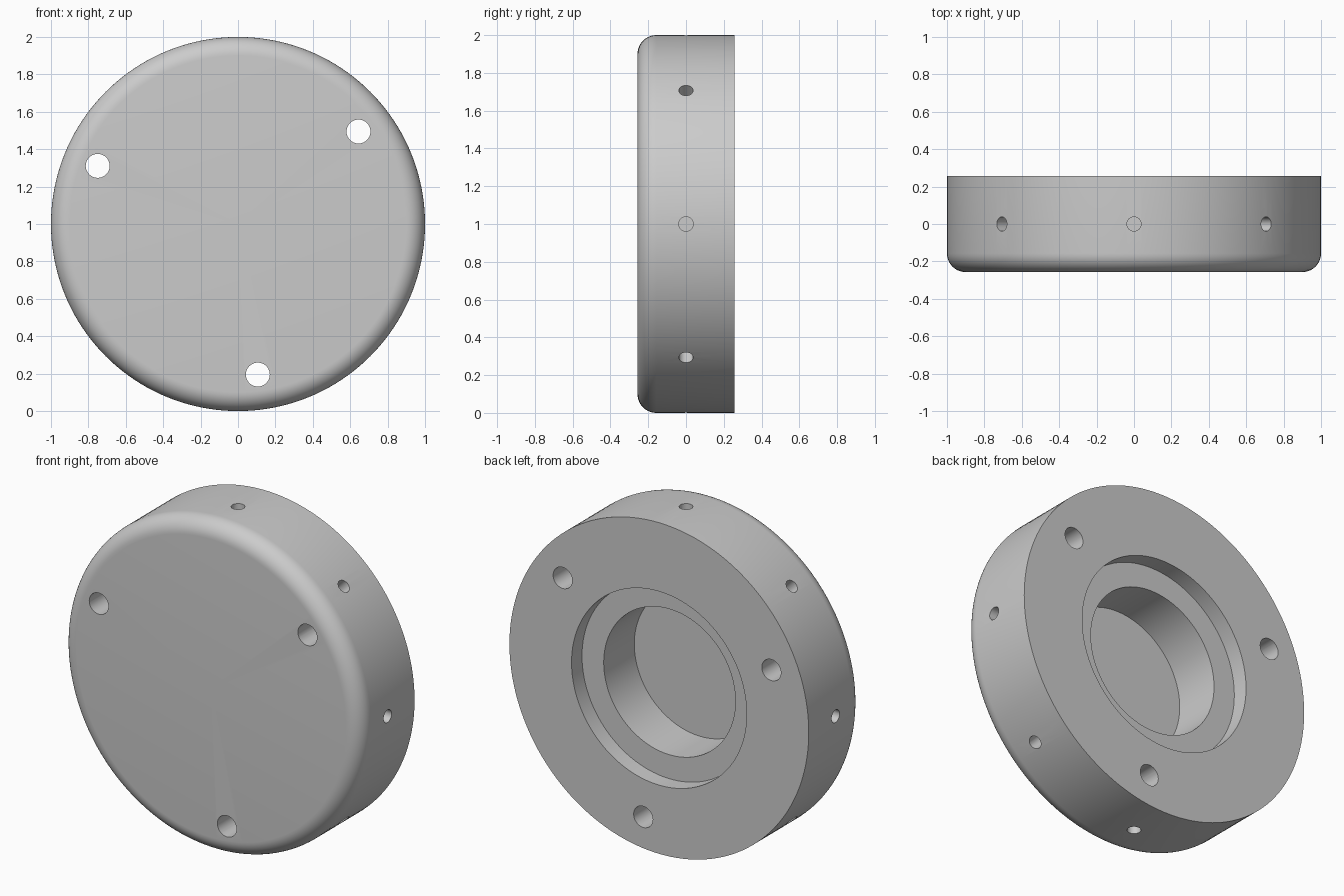
import bpy
import bmesh
from math import sin, cos, pi, radians
from mathutils import Matrix, Vector

if "Cube" in bpy.data.objects:
    bpy.data.objects.remove(bpy.data.objects["Cube"])

RADIUS, HALF, FILLET = 1.0, 0.257, 0.1
CENTRE = Vector((0, 0, RADIUS))

grey = bpy.data.materials.new("plain grey")
grey.use_nodes = True
colour = (0.6, 0.6, 0.6, 1)
grey.diffuse_color = colour
grey.node_tree.nodes["Principled BSDF"].inputs["Base Color"].default_value = colour


def make_object(name, bm):
    bmesh.ops.recalc_face_normals(bm, faces=bm.faces)
    mesh = bpy.data.meshes.new(name)
    bm.to_mesh(mesh)
    bm.free()
    mesh.materials.append(grey)
    obj = bpy.data.objects.new(name, mesh)
    bpy.context.collection.objects.link(obj)
    return obj


def drill(bm, radius, length, place):
    bmesh.ops.create_cone(bm, cap_ends=True, segments=40, radius1=radius,
                          radius2=radius, depth=length, matrix=place)


# Disc profile (radius, y): rounded front rim, stepped recess in the back
profile = [(0, -HALF)]
for i in range(11):
    a = pi / 2 * i / 10
    profile.append((RADIUS - FILLET + FILLET * sin(a), -HALF + FILLET - FILLET * cos(a)))
profile += [(RADIUS, HALF), (0.585, HALF), (0.585, HALF - 0.1),
            (0.44, HALF - 0.1), (0.44, -0.135), (0, -0.135)]

bm = bmesh.new()
verts = [bm.verts.new((r, y, RADIUS)) for r, y in profile]
edges = [bm.edges.new(pair) for pair in zip(verts, verts[1:])]
bmesh.ops.spin(bm, geom=verts + edges, cent=CENTRE, axis=(0, 1, 0),
               angle=2 * pi, steps=160)
bmesh.ops.remove_doubles(bm, verts=bm.verts, dist=0.0001)
disc = make_object("flanged_disc", bm)

# Three through bolt holes and eight blind holes around the rim
bm = bmesh.new()
for k in range(3):
    a = radians(37.5 + 120 * k)
    spot = CENTRE + 0.812 * Vector((cos(a), 0, sin(a)))
    drill(bm, 0.064, 1, Matrix.Translation(spot) @ Matrix.Rotation(pi / 2, 4, 'X'))
for k in range(8):
    a = k * pi / 4
    out = Vector((cos(a), 0, sin(a)))
    turn = out.to_track_quat('Z', 'Y').to_matrix().to_4x4()
    drill(bm, 0.038, 0.4, Matrix.Translation(CENTRE + out) @ turn)
cutter = make_object("hole_cutter", bm)
cutter.hide_render = True

# Cut the holes, then drop the cutter
cut = disc.modifiers.new("holes", 'BOOLEAN')
cut.operation = 'DIFFERENCE'
cut.solver = 'EXACT'
cut.object = cutter
bpy.ops.object.select_all(action='DESELECT')
disc.select_set(True)
bpy.context.view_layer.objects.active = disc
bpy.ops.object.modifier_apply(modifier=cut.name)
bpy.data.objects.remove(cutter)
bpy.ops.object.shade_smooth_by_angle(angle=radians(30))
